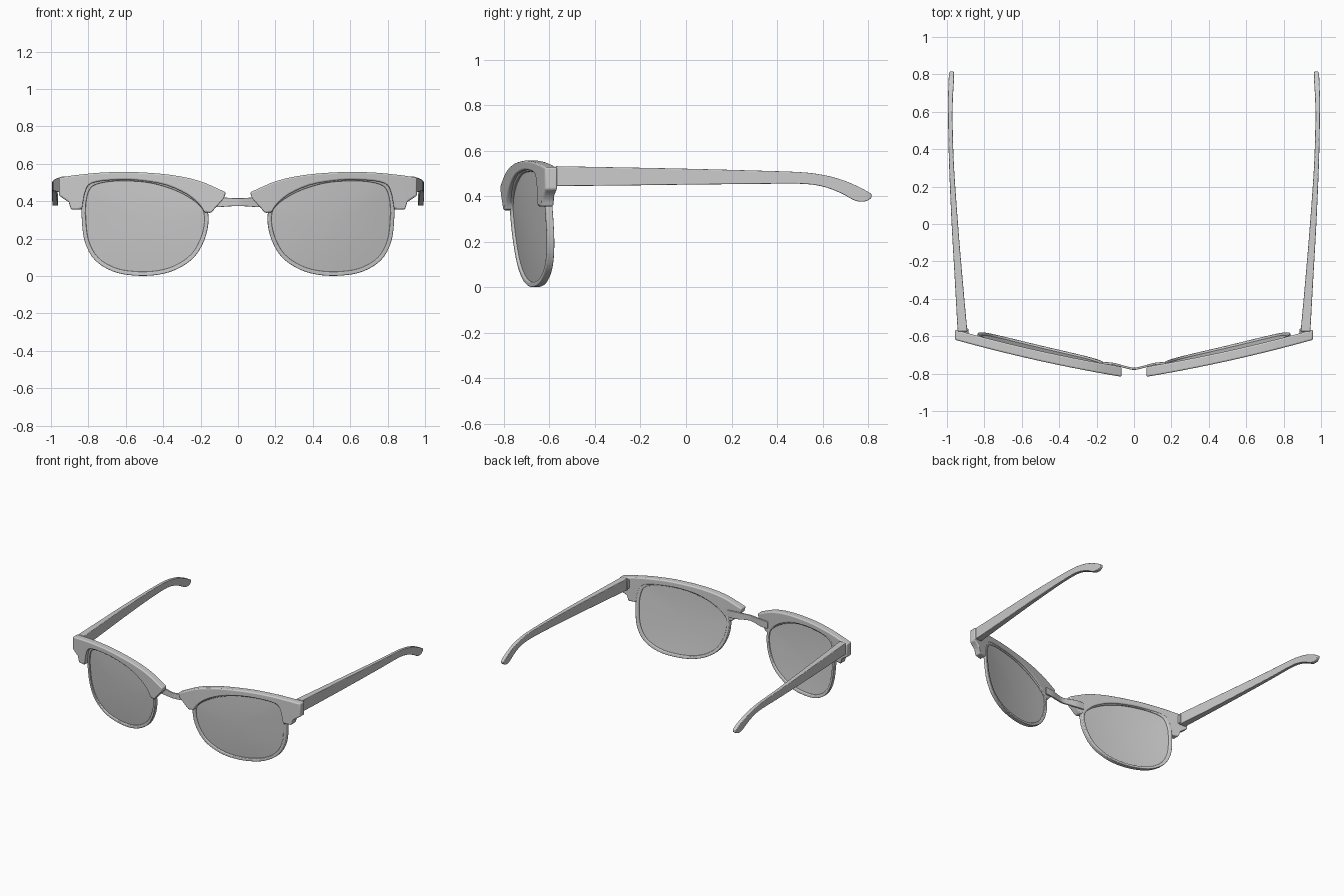
import bpy, math
from mathutils import Vector

if "Cube" in bpy.data.objects:
    bpy.data.objects.remove(bpy.data.objects["Cube"])


def material(name, rgba):
    m = bpy.data.materials.new(name)
    m.diffuse_color = rgba
    m.use_nodes = True
    m.node_tree.nodes["Principled BSDF"].inputs["Base Color"].default_value = m.diffuse_color
    return m


GREY = material("frame grey", (0.6, 0.6, 0.6, 1))
LENS = material("lens grey", (0.6, 0.6, 0.6, 0.85))


def spline(pts, n=4, closed=False):
    """Catmull-Rom resampling of a short point list."""
    p = [Vector(q) for q in pts]
    c = len(p)
    at = (lambda i: p[i % c]) if closed else (lambda i: p[max(0, min(c - 1, i))])
    out = []
    for i in range(c if closed else c - 1):
        a, b, d, e = at(i - 1), at(i), at(i + 1), at(i + 2)
        for k in range(n):
            t = k / n
            out.append(0.5 * (2 * b + (d - a) * t + (2 * a - 5 * b + 4 * d - e) * t * t
                              + (3 * b - a - 3 * d + e) * t ** 3))
    return out if closed else out + [p[-1]]


def build(name, verts, faces, mat, bevel=0, mirror=True):
    me = bpy.data.meshes.new(name)
    me.from_pydata([tuple(v) for v in verts], [], faces)
    me.materials.append(mat)
    ob = bpy.data.objects.new(name, me)
    bpy.context.collection.objects.link(ob)
    bpy.context.view_layer.objects.active = ob
    ob.select_set(True)
    bpy.ops.object.mode_set(mode='EDIT')
    bpy.ops.mesh.select_all(action='SELECT')
    bpy.ops.mesh.normals_make_consistent(inside=False)
    bpy.ops.object.mode_set(mode='OBJECT')
    bpy.ops.object.shade_smooth_by_angle(angle=math.radians(40))
    ob.select_set(False)
    if bevel:
        b = ob.modifiers.new("bevel", 'BEVEL')
        b.width, b.segments, b.angle_limit = bevel, 3, math.radians(50)
    if mirror:
        ob.modifiers.new("mirror", 'MIRROR').use_mirror_merge = False
    return ob


def loft(name, rings, mat, closed=False, **kw):
    """Skin equal-sized rings; cap the ends unless closed."""
    m, n = len(rings[0]), len(rings)
    verts = [v for r in rings for v in r]
    faces = []
    for i in range(n if closed else n - 1):
        a, b = i * m, (i + 1) % n * m
        faces += [(a + k, a + (k + 1) % m, b + (k + 1) % m, b + k) for k in range(m)]
    if not closed:
        faces += [tuple(range(m)), tuple(range((n - 1) * m, n * m))]
    return build(name, verts, faces, mat, **kw)


def brow_y(x):
    t = (x - 0.065) / 0.892
    return -0.79 + 0.198 * t - 0.05 * t * (1 - t)


def lens_y(x, z):
    t = (x - 0.16) / 0.68
    return -0.76 + 0.16 * t - 0.05 * t * (1 - t) + 0.08 * (0.35 - z)


# Brow bars: matching top and bottom points from the bridge outwards
inner = [(.065, .447, .075, .415), (.11, .468, .145, .337)]
arch = [(.17, .495, .18, .34), (.21, .509, .205, .38), (.28, .527, .27, .435),
        (.38, .543, .38, .485), (.5, .553, .5, .508), (.62, .557, .62, .515),
        (.74, .552, .76, .503), (.80, .547, .812, .465), (.835, .543, .835, .355)]
outer = [(.88, .538, .893, .355), (.91, .533, .905, .395), (.957, .527, .957, .43)]
rings = []
for xt, zt, xb, zb in inner + [tuple(v) for v in spline(arch, 3)] + outer:
    rings.append([(xt, brow_y(xt) - .027, zt), (xt, brow_y(xt) + .027, zt),
                  (xb, brow_y(xb) + .027, zb), (xb, brow_y(xb) - .027, zb)])
loft("brow_bar", rings, GREY, bevel=.008)

# Lens outline
outline = spline([(.16, .34), (.17, .22), (.23, .105), (.33, .035), (.44, .005), (.56, .003),
                  (.67, .025), (.765, .085), (.818, .18), (.835, .30), (.832, .41), (.80, .49),
                  (.72, .522), (.6, .53), (.46, .518), (.32, .475), (.21, .41)], 4, True)
count = len(outline)
inset = []
for i, p in enumerate(outline):
    d = (outline[(i + 1) % count] - outline[i - 1]).normalized()
    inset.append(p + Vector((-d.y, d.x)) * .022)

# Rims
rings = []
for o, s in zip(outline, inset):
    yo, ys = lens_y(*o), lens_y(*s)
    rings.append([(o.x, yo - .016, o.y), (o.x, yo + .016, o.y),
                  (s.x, ys + .014, s.y), (s.x, ys - .014, s.y)])
loft("rim", rings, GREY, closed=True, bevel=.005)

# Lenses: concentric rings following the wrap of the face
centre = Vector((.5, .27))
for_lens, faces = [], []
scales = (1.02, .8, .55, .3, .08)
for side in (-.004, .004):
    base = len(for_lens)
    for f in scales:
        for p in inset:
            q = centre + (p - centre) * f
            for_lens.append((q.x, lens_y(*q) + side - .008 * (1 - f * f), q.y))
    for r in range(len(scales) - 1):
        a, b = base + r * count, base + (r + 1) * count
        faces += [(a + k, a + (k + 1) % count, b + (k + 1) % count, b + k) for k in range(count)]
    last = base + (len(scales) - 1) * count
    faces.append(tuple(range(last, last + count)))
half = len(scales) * count
faces += [(k, (k + 1) % count, half + (k + 1) % count, half + k) for k in range(count)]
build("lens", for_lens, faces, LENS)

# Temples: y, centre x, half width, bottom z, top z
arm = [(-.575, .917, .026, .445, .532), (-.3, .937, .021, .447, .527), (0, .958, .017, .451, .521),
       (.3, .975, .013, .454, .513), (.5, .981, .012, .455, .506), (.6, .982, .012, .443, .494),
       (.68, .981, .013, .414, .474), (.745, .978, .014, .38, .448), (.79, .976, .014, .378, .425),
       (.815, .975, .011, .393, .41)]
rings = []
for y, x, w, b, t in spline(arm, 4):
    rings.append([(x - w, y, b), (x + w, y, b), (x + w, y, t), (x - w, y, t)])
loft("temple", rings, GREY, bevel=.006)

# Bridge: thin bowed strip reaching behind the brow bars
path = [(-.17, -.743, .026), (-.11, -.748, .027), (-.05, -.764, .023), (0, -.774, .021),
        (.05, -.764, .023), (.11, -.748, .027), (.17, -.743, .026)]
rings = []
for x, y, h in spline(path, 4):
    rings.append([(x, y - .006, .395 - h), (x, y + .006, .395 - h),
                  (x, y + .006, .395 + h), (x, y - .006, .395 + h)])
loft("bridge", rings, GREY, bevel=.003, mirror=False)

# Hinge blocks joining temples to brow bars
rings = [[(x, y, z) for x, z in ((.885, .455), (.93, .455), (.93, .52), (.885, .52))]
         for y in (-.60, -.56)]
loft("hinge", rings, GREY, bevel=.004)
